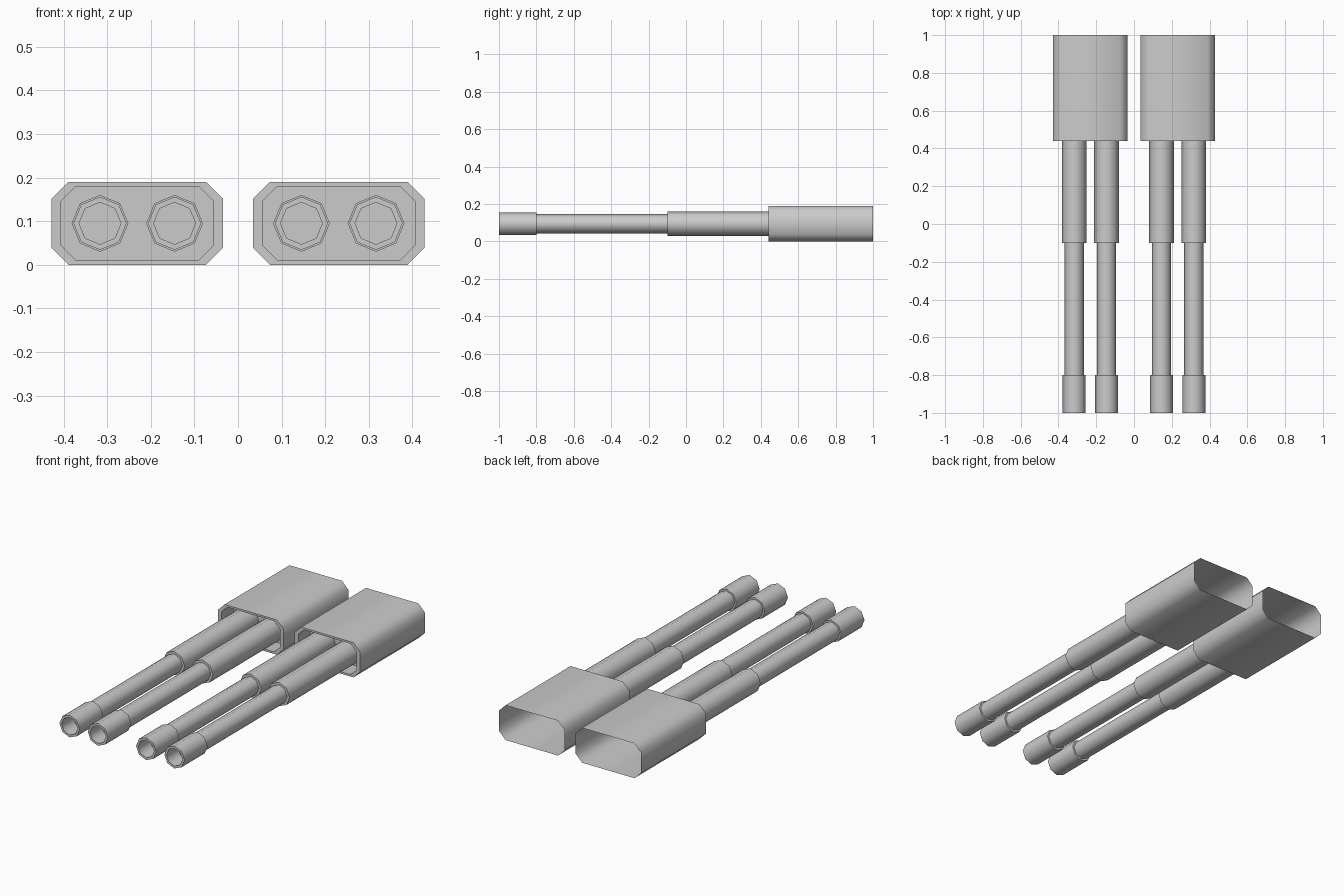
import bpy, bmesh, math

if "Cube" in bpy.data.objects:
    bpy.data.objects.remove(bpy.data.objects["Cube"])

CZ = 0.095           # height of all barrel axes
POD_X = 0.231        # centre of each housing
BARREL_DX = 0.0855   # barrel offset inside a housing


def loft(name, rings, cap_first=False, cap_last=False):
    """Skin a list of equal-length point rings into one object."""
    bm = bmesh.new()
    loops = [[bm.verts.new(p) for p in ring] for ring in rings]
    n = len(rings[0])
    for a, b in zip(loops, loops[1:]):
        for i in range(n):
            j = (i + 1) % n
            bm.faces.new((a[i], a[j], b[j], b[i]))
    if cap_first:
        bm.faces.new(loops[0][::-1])
    if cap_last:
        bm.faces.new(loops[-1])
    me = bpy.data.meshes.new(name)
    bm.to_mesh(me)
    bm.free()
    ob = bpy.data.objects.new(name, me)
    bpy.context.collection.objects.link(ob)
    bpy.ops.object.select_all(action='DESELECT')
    ob.select_set(True)
    bpy.context.view_layer.objects.active = ob
    bpy.ops.object.shade_smooth_by_angle(angle=math.radians(50))
    return ob


def octagon(x, y, r):
    return [(x + r * math.cos(k * math.pi / 4), y, CZ + r * math.sin(-k * math.pi / 4))
            for k in range(8)][::-1]


def chamfered_box(x, y, s=1.0):
    w, h, c = 0.197, 0.095, 0.039
    pts = [(w, h - c), (w - c, h), (c - w, h), (-w, h - c),
           (-w, c - h), (c - w, -h), (w - c, -h), (w, c - h)]
    return [(x + s * px, y, CZ + s * pz) for px, pz in pts]


# barrel profile from bore floor, round the muzzle, back to the sleeve (y, radius)
BARREL = [(-0.9, 0.048), (-1.0, 0.048), (-1.0, 0.061), (-0.8, 0.061), (-0.8, 0.051),
          (-0.1, 0.051), (-0.1, 0.065), (0.54, 0.065)]

for side, sx in (("left", -1), ("right", 1)):
    cx = sx * POD_X
    # housing: recessed front, open back
    loft("housing_" + side, [chamfered_box(cx, 0.54, 0.89)[::-1],
                             chamfered_box(cx, 0.44, 0.89)[::-1],
                             chamfered_box(cx, 0.44)[::-1],
                             chamfered_box(cx, 1.0)[::-1]][::1], cap_first=True)
    # twin stepped barrels
    for which, dx in (("a", -BARREL_DX), ("b", BARREL_DX)):
        loft(f"barrel_{side}_{which}",
             [octagon(cx + dx, y, r) for y, r in BARREL], cap_first=True)

# make all normals consistent and outward (front recess floors face -y)
for ob in bpy.context.collection.objects:
    me = ob.data
    floor = max(me.polygons, key=lambda p: len(p.vertices) * 10 - abs(p.center.y)
                if len(p.vertices) == 8 else -99)
    bm = bmesh.new()
    bm.from_mesh(me)
    bm.faces.ensure_lookup_table()
    bmesh.ops.recalc_face_normals(bm, faces=bm.faces)
    bm.faces.ensure_lookup_table()
    if bm.faces[floor.index].normal.y > 0:
        bmesh.ops.reverse_faces(bm, faces=bm.faces)
    bm.to_mesh(me)
    bm.free()
